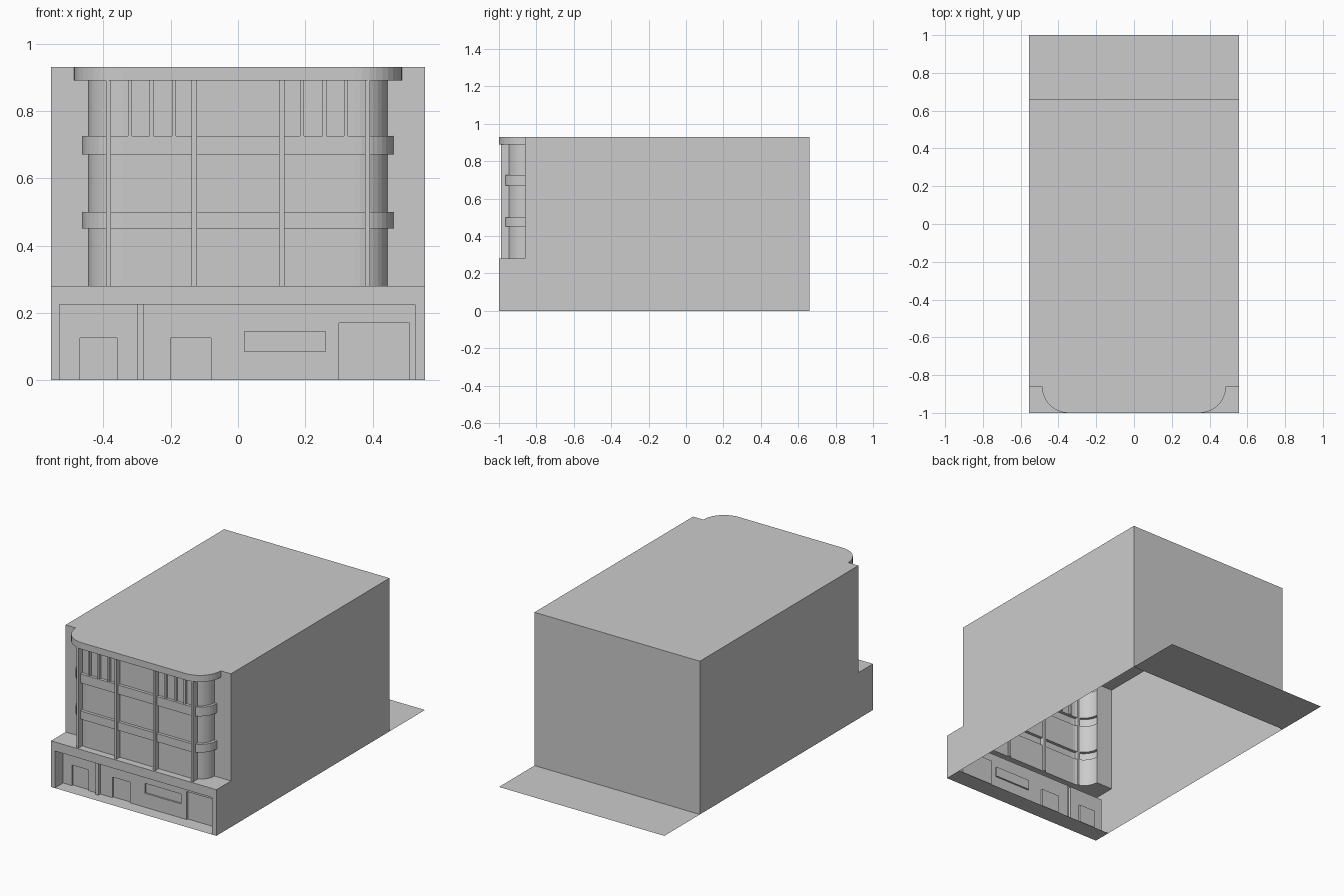
import bpy, bmesh, math

cube = bpy.data.objects.get("Cube")
if cube:
    bpy.data.objects.remove(cube, do_unlink=True)

HALF, FRONT, STEP, REAR = 0.555, -1.0, -0.86, 0.66
LEDGE, ROOF = 0.28, 0.93
CENTRE = 0.347          # x of the rounded corner's axis
WALL_R, BAND_R, EAVE_R = 0.097, 0.115, 0.14

grey = bpy.data.materials.new("plain grey")
grey.use_nodes = True
grey.diffuse_color = (0.6, 0.6, 0.6, 1)
grey.node_tree.nodes["Principled BSDF"].inputs["Base Color"].default_value = (0.6, 0.6, 0.6, 1)


def add_object(name, faces):
    """Make a mesh object from faces given as lists of points."""
    bm = bmesh.new()
    for points in faces:
        bm.faces.new([bm.verts.new(p) for p in points])
    bmesh.ops.remove_doubles(bm, verts=bm.verts, dist=0.0001)
    mesh = bpy.data.meshes.new(name)
    bm.to_mesh(mesh)
    bm.free()
    mesh.materials.append(grey)
    obj = bpy.data.objects.new(name, mesh)
    bpy.context.collection.objects.link(obj)
    return obj


def outline(radius, z, steps=10):
    """Rounded bay outline, from the right end round to the left end."""
    half = [(CENTRE + radius * math.cos(a), STEP - radius * math.sin(a), z)
            for a in (math.pi / 2 * i / steps for i in range(steps + 1))]
    return [(-x, y, z) for x, y, z in half] + half[::-1]


def box(name, x0, x1, y0, y1, z0, z1):
    low = [(x0, y0, z0), (x1, y0, z0), (x1, y1, z0), (x0, y1, z0)]
    high = [(x, y, z1) for x, y, z in low]
    sides = [[low[i], low[(i + 1) % 4], high[(i + 1) % 4], high[i]] for i in range(4)]
    return add_object(name, sides + [low[::-1], high])


# Side walls, stepped at the front
profile = [(FRONT, 0), (REAR, 0), (REAR, ROOF), (STEP, ROOF), (STEP, LEDGE), (FRONT, LEDGE)]
add_object("left_wall", [[(HALF, y, z) for y, z in profile]])
add_object("right_wall", [[(-HALF, y, z) for y, z in reversed(profile)]])

# Back wall, rear yard and roof
add_object("back_wall", [[(HALF, REAR, 0), (-HALF, REAR, 0), (-HALF, REAR, ROOF), (HALF, REAR, ROOF)]])
add_object("rear_yard", [[(-HALF, REAR, 0), (HALF, REAR, 0), (HALF, 1, 0), (-HALF, 1, 0)]])
add_object("roof", [[(-HALF, STEP, ROOF)] + outline(EAVE_R, ROOF)
                    + [(HALF, STEP, ROOF), (HALF, REAR, ROOF), (-HALF, REAR, ROOF)]])

# Ledge above the shop front
add_object("ledge", [[(-HALF, FRONT, LEDGE), (HALF, FRONT, LEDGE), (HALF, STEP, LEDGE)]
                     + outline(WALL_R, LEDGE)[::-1] + [(-HALF, STEP, LEDGE)]])

# Narrow wall strips beside the bay
edge = CENTRE + WALL_R
for name, x0, x1 in (("right_strip", -HALF, -edge), ("left_strip", edge, HALF)):
    add_object(name, [[(x0, STEP, LEDGE), (x1, STEP, LEDGE), (x1, STEP, ROOF), (x0, STEP, ROOF)]])

# Rounded bay with two bands and an eave, lofted upwards
rings = [outline(WALL_R, LEDGE)]
for z0, z1, radius in ((0.45, 0.50, BAND_R), (0.67, 0.725, BAND_R), (0.89, ROOF, EAVE_R)):
    rings += [outline(WALL_R, z0), outline(radius, z0), outline(radius, z1)]
    if z1 < ROOF:
        rings.append(outline(WALL_R, z1))
add_object("rounded_bay", [[a[i], a[i + 1], b[i + 1], b[i]]
                           for a, b in zip(rings, rings[1:]) for i in range(len(a) - 1)])

# Tall fins and short upper mullions, mirrored
for side, sign in (("left", 1), ("right", -1)):
    for kind, xs, width, y0, z0 in (("fin", (0.13, 0.384), 0.015, -0.99, LEDGE),
                                    ("mullion", (0.19, 0.257, 0.321), 0.012, -0.972, 0.725)):
        for n, x in enumerate(xs, 1):
            x *= sign
            box(f"{side}_{kind}_{n}", x - width / 2, x + width / 2, y0, -0.945, z0, 0.89)

# Shop front: recessed opening, then doors, window, shutter and post
recess = 0.08
regions = [(-0.53, 0.525, 0, 0.225, recess),
           (-0.47, -0.36, 0, 0.125, recess + 0.01),
           (-0.20, -0.08, 0, 0.125, recess + 0.01),
           (0.02, 0.26, 0.085, 0.145, recess + 0.01),
           (0.30, 0.51, 0, 0.17, recess + 0.01),
           (-0.30, -0.28, 0, 0.225, recess - 0.02)]
xs = sorted({-HALF, HALF} | {x for r in regions for x in r[:2]})
zs = sorted({0, LEDGE} | {z for r in regions for z in r[2:4]})


def depth(i, j):
    x, z = (xs[i] + xs[i + 1]) / 2, (zs[j] + zs[j + 1]) / 2
    found = 0
    for x0, x1, z0, z1, d in regions:
        if x0 < x < x1 and z0 < z < z1:
            found = d
    return FRONT + found


faces = []
for i in range(len(xs) - 1):
    for j in range(len(zs) - 1):
        x0, x1, z0, z1 = xs[i], xs[i + 1], zs[j], zs[j + 1]
        y = depth(i, j)
        faces.append([(x0, y, z0), (x1, y, z0), (x1, y, z1), (x0, y, z1)])
        if i + 2 < len(xs) and abs(depth(i + 1, j) - y) > 0.001:
            w = depth(i + 1, j)
            faces.append([(x1, y, z0), (x1, w, z0), (x1, w, z1), (x1, y, z1)])
        if j + 2 < len(zs) and abs(depth(i, j + 1) - y) > 0.001:
            w = depth(i, j + 1)
            faces.append([(x0, y, z1), (x1, y, z1), (x1, w, z1), (x0, w, z1)])
shop = add_object("shop_front", faces)

# Merge the coplanar cells into clean panels
bm = bmesh.new()
bm.from_mesh(shop.data)
bmesh.ops.dissolve_limit(bm, angle_limit=0.01, verts=bm.verts, edges=bm.edges)
bm.to_mesh(shop.data)
bm.free()

# Shop floor strip
add_object("shop_floor", [[(-HALF, FRONT, 0), (HALF, FRONT, 0), (HALF, -0.89, 0), (-HALF, -0.89, 0)]])
